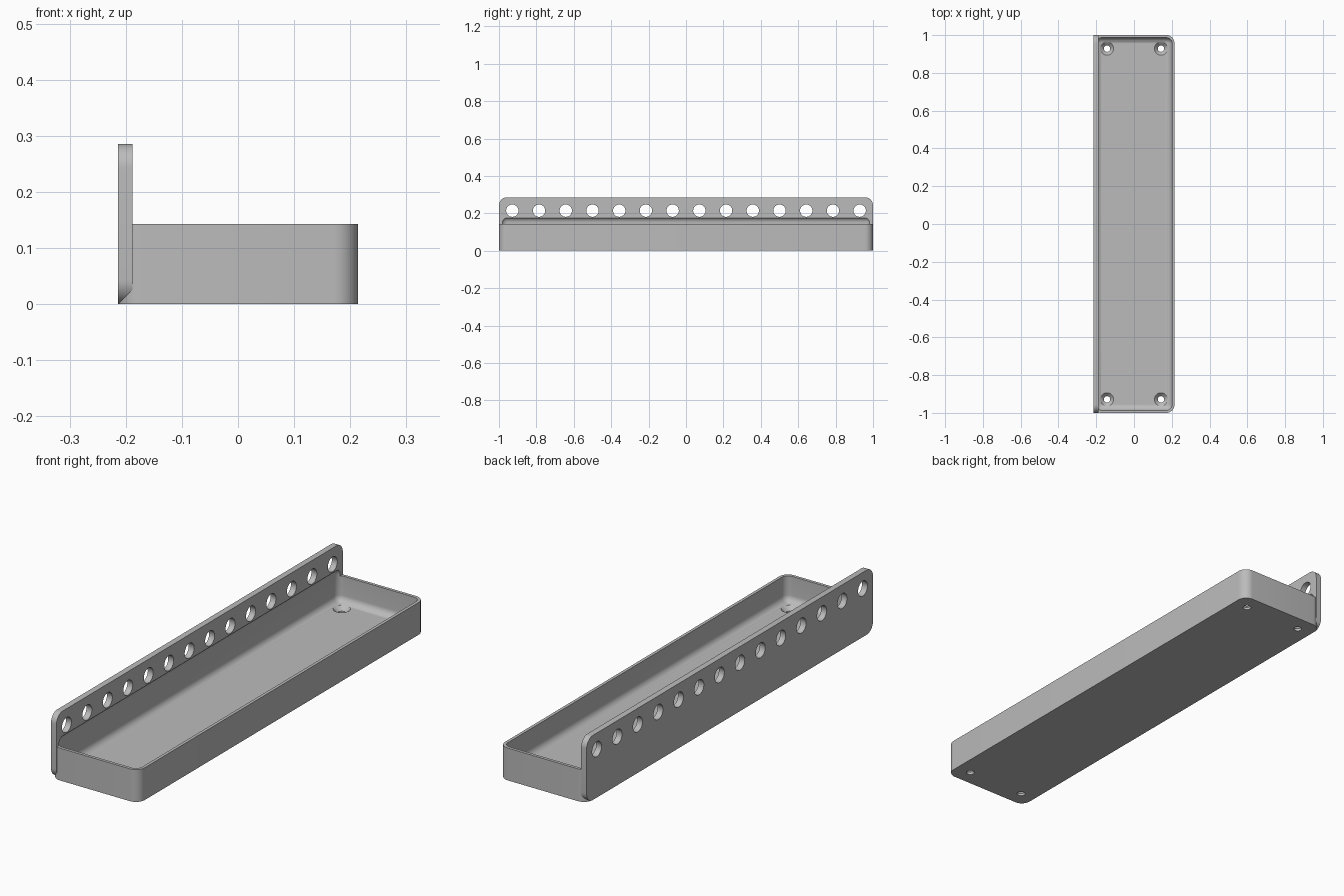
import bpy, bmesh, math
from mathutils import Matrix, Vector

# Remove the default cube
if "Cube" in bpy.data.objects:
    bpy.data.objects.remove(bpy.data.objects["Cube"], do_unlink=True)

U = 1 / 7                  # hole pitch
W, L, H = 1.5 * U, 1.0, U  # tray half width, half length, height
R = 0.043                  # outer corner radius
PLATE_T = 0.0267           # back plate thickness
WALL, FLOOR, FILLET = 0.0135, 0.029, 0.03

grey = bpy.data.materials.new("light_grey")
grey.use_nodes = True
COLOR = (0.5, 0.5, 0.5, 1)
grey.diffuse_color = COLOR
grey.node_tree.nodes["Principled BSDF"].inputs["Base Color"].default_value = COLOR


def finish(name, bm):
    bmesh.ops.recalc_face_normals(bm, faces=bm.faces)
    mesh = bpy.data.meshes.new(name)
    bm.to_mesh(mesh)
    bm.free()
    mesh.materials.append(grey)
    obj = bpy.data.objects.new(name, mesh)
    bpy.context.collection.objects.link(obj)
    return obj


def box(name, lo, hi, radius, axis=None, segments=10):
    """Box with edges rounded: those along one axis, or all of them."""
    lo, hi = Vector(lo), Vector(hi)
    bm = bmesh.new()
    bmesh.ops.create_cube(bm, size=1)
    bmesh.ops.scale(bm, vec=hi - lo, verts=bm.verts)
    bmesh.ops.translate(bm, vec=(lo + hi) / 2, verts=bm.verts)
    edges = [e for e in bm.edges if axis is None
             or abs((e.verts[0].co - e.verts[1].co)[axis]) > 1e-4]
    bmesh.ops.bevel(bm, geom=edges, offset=radius, segments=segments,
                    profile=0.5, affect='EDGES')
    return finish(name, bm)


def drills(name, matrices, r1, r2, depth):
    """A set of cylinder or cone cutters."""
    bm = bmesh.new()
    for m in matrices:
        bmesh.ops.create_cone(bm, cap_ends=True, segments=32, radius1=r1,
                              radius2=r2, depth=depth, matrix=m)
    return finish(name, bm)


def combine(target, tool, operation):
    mod = target.modifiers.new(tool.name, 'BOOLEAN')
    mod.operation, mod.solver, mod.object = operation, 'EXACT', tool
    bpy.context.view_layer.objects.active = target
    bpy.ops.object.modifier_apply(modifier=mod.name)
    bpy.data.objects.remove(tool, do_unlink=True)


# Tray body joined to the tall back plate
tray = box("tray_with_hole_strip", (-W, -L, 0), (W, L, H), R, axis=2)
plate = box("back_plate", (-W, -L, 0), (-W + PLATE_T, L, 2 * U), R, axis=0)
combine(tray, plate, 'UNION')

# Rounded hollow, which also bites into the foot of the plate
hollow = box("hollow", (-W + WALL, -L + WALL, FLOOR),
             (W - WALL, L - WALL, 0.181), FILLET, segments=8)
combine(tray, hollow, 'DIFFERENCE')

# Row of holes along the plate
turn = Matrix.Rotation(math.pi / 2, 4, 'Y')
row = [Matrix.Translation((-W, (i - 6.5) * U, 1.5 * U)) @ turn for i in range(14)]
combine(tray, drills("plate_holes", row, 0.033, 0.033, 0.2), 'DIFFERENCE')

# Countersunk screw holes in the floor
spots = [(sx * U, sy * 6.5 * U) for sx in (-1, 1) for sy in (-1, 1)]
through = [Matrix.Translation((x, y, 0)) for x, y in spots]
combine(tray, drills("screw_holes", through, 0.017, 0.017, 0.1), 'DIFFERENCE')
sinks = [Matrix.Translation((x, y, FLOOR)) for x, y in spots]
combine(tray, drills("countersinks", sinks, 0.017, 0.053, 0.036), 'DIFFERENCE')

# Smooth shading with sharp edges kept
bpy.ops.object.select_all(action='DESELECT')
tray.select_set(True)
bpy.context.view_layer.objects.active = tray
bpy.ops.object.shade_smooth_by_angle(angle=math.radians(30))
